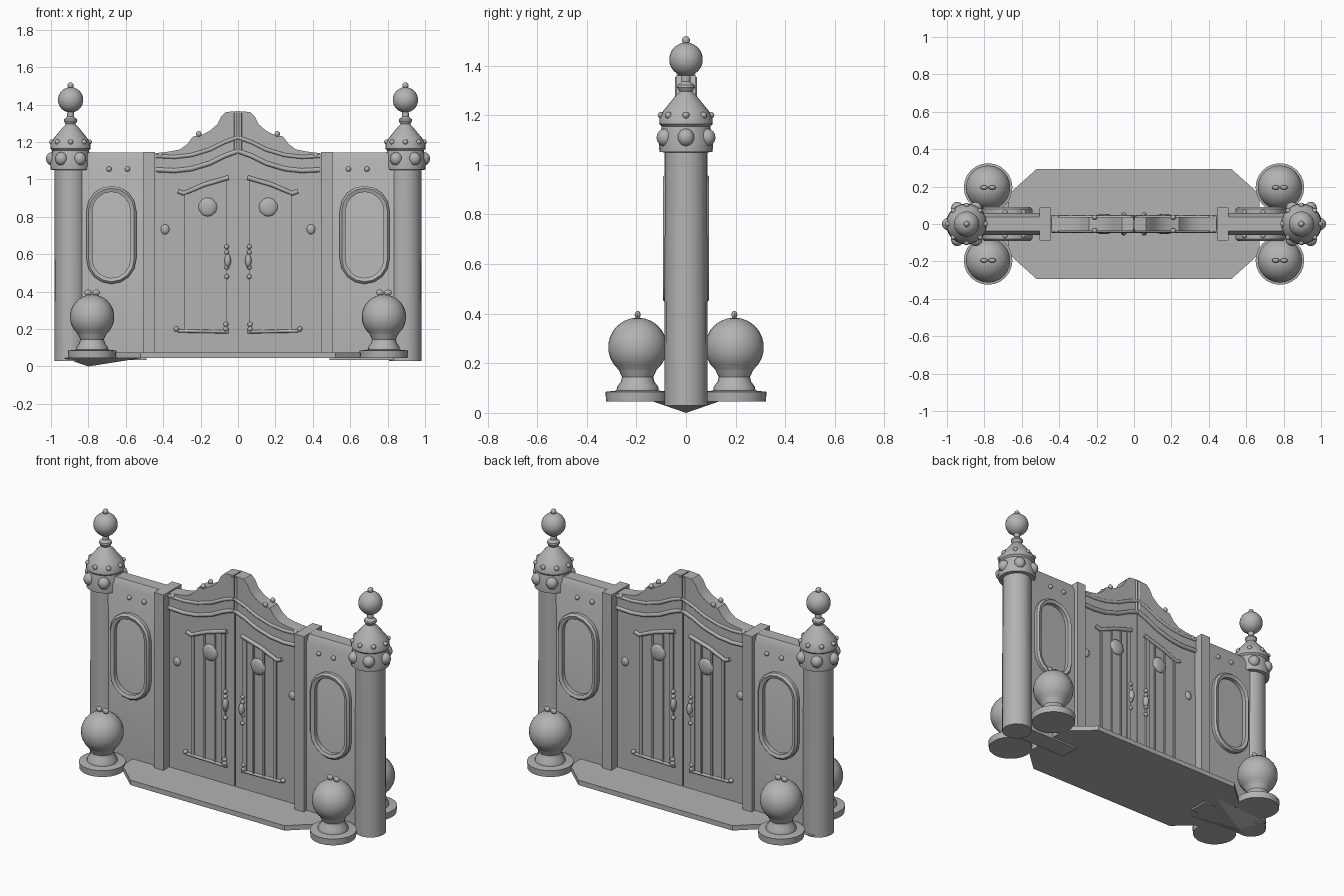
import bpy, bmesh, math
from mathutils import Vector

cube = bpy.data.objects.get("Cube")
if cube:
    bpy.data.objects.remove(cube, do_unlink=True)

stone = bpy.data.materials.new("plain grey")
stone.use_nodes = True
GREY = (0.45, 0.45, 0.45, 1)
stone.diffuse_color = GREY
stone.node_tree.nodes["Principled BSDF"].inputs["Base Color"].default_value = GREY


def finish(bm, name, angle=35):
    bmesh.ops.recalc_face_normals(bm, faces=bm.faces)
    mesh = bpy.data.meshes.new(name)
    bm.to_mesh(mesh)
    bm.free()
    mesh.materials.append(stone)
    ob = bpy.data.objects.new(name, mesh)
    bpy.context.collection.objects.link(ob)
    bpy.ops.object.select_all(action="DESELECT")
    ob.select_set(True)
    bpy.context.view_layer.objects.active = ob
    bpy.ops.object.shade_smooth_by_angle(angle=math.radians(angle))
    return ob


def lathe(name, profile, at, sides=24):
    bm = bmesh.new()
    verts = [bm.verts.new((r, 0, z)) for r, z in profile]
    edges = [bm.edges.new(pair) for pair in zip(verts, verts[1:])]
    bmesh.ops.spin(bm, geom=verts + edges, axis=(0, 0, 1), cent=(0, 0, 0),
                   steps=sides, angle=math.tau)
    bmesh.ops.remove_doubles(bm, verts=bm.verts, dist=0.0005)
    bmesh.ops.translate(bm, verts=bm.verts, vec=at)
    return finish(bm, name)


def ball_arc(radius, z, start, end, steps=10):
    """Profile points of a ball from one latitude to another, in degrees."""
    angles = [math.radians(start + (end - start) * i / steps) for i in range(steps + 1)]
    return [(max(radius * math.cos(a), 0), z + radius * math.sin(a)) for a in angles]


def prism(name, outline, back, front, plane="xz"):
    """Extrude an outline from back to front along the remaining axis."""
    place = {"xz": lambda a, b, d: (a, d, b), "yz": lambda a, b, d: (d, a, b),
             "xy": lambda a, b, d: (a, b, d)}[plane]
    bm = bmesh.new()
    ends = [[bm.verts.new(place(a, b, d)) for a, b in outline] for d in (back, front)]
    for loop in ends:
        bm.faces.new(loop)
    for i in range(len(outline)):
        j = (i + 1) % len(outline)
        bm.faces.new((ends[0][i], ends[0][j], ends[1][j], ends[1][i]))
    return finish(bm, name)


def studs(name, places, size):
    """Small round studs; size is a radius for each axis."""
    bm = bmesh.new()
    for p in places:
        made = bmesh.ops.create_uvsphere(bm, u_segments=12, v_segments=8, radius=1)
        bmesh.ops.scale(bm, verts=made["verts"], vec=size)
        bmesh.ops.translate(bm, verts=made["verts"], vec=p)
    return finish(bm, name)


def tube(name, points, radius, closed=False):
    curve = bpy.data.curves.new(name, "CURVE")
    curve.dimensions = "3D"
    curve.bevel_depth = radius
    curve.bevel_resolution = 2
    curve.use_fill_caps = True
    spline = curve.splines.new("POLY")
    spline.points.add(len(points) - 1)
    for point, co in zip(spline.points, points):
        point.co = (*co, 1)
    spline.use_cyclic_u = closed
    curve.materials.append(stone)
    ob = bpy.data.objects.new(name, curve)
    bpy.context.collection.objects.link(ob)


def ring_places(centre, radius, count, turn=0):
    return [Vector(centre) + Vector((radius * math.sin(turn + math.tau * i / count),
            -radius * math.cos(turn + math.tau * i / count), 0)) for i in range(count)]


def stadium(half_width, half_height, x, z, steps=8):
    """Oval outline with straight sides and rounded ends."""
    points = []
    for start, sign in ((0, 1), (math.pi, -1)):
        for i in range(steps + 1):
            a = start + math.pi * i / steps
            points.append((x + half_width * math.cos(a),
                           z + sign * (half_height - half_width) + half_width * math.sin(a)))
    return points


# Step slab with clipped corners, and the sunken footing under one side
corner = [(0.52, 0.295), (0.67, 0.16)]
half = corner + [(x, -y) for x, y in reversed(corner)]
prism("step_slab", half + [(-x, -y) for x, y in half], 0.045, 0.075, "xy")
bm = bmesh.new()
rim = [bm.verts.new((x, y, 0.045)) for x, y in
       ((-0.93, -0.1), (-0.515, -0.13), (-0.515, 0.13), (-0.93, 0.1))]
tip = bm.verts.new((-0.8, 0, 0))
bm.faces.new(rim)
for i in range(4):
    bm.faces.new((rim[i], rim[(i + 1) % 4], tip))
finish(bm, "footing", 10)

cap = [(0.084, 1.05), (0.107, 1.052), (0.11, 1.09), (0.098, 1.155), (0.108, 1.165),
       (0.106, 1.19), (0.09, 1.22), (0.065, 1.25), (0.045, 1.275), (0.026, 1.295),
       (0.036, 1.312), (0.034, 1.322), (0.018, 1.335), (0.018, 1.355)]
pot = [(0, 0.045), (0.127, 0.045), (0.13, 0.085), (0.085, 0.09), (0.083, 0.105),
       (0.068, 0.125), (0.063, 0.145), (0.075, 0.17)]
crown = [(0, 1.365), (0.065, 1.36), (0.09, 1.335), (0.11, 1.295), (0.15, 1.26), (0.2, 1.235),
         (0.24, 1.23), (0.27, 1.19), (0.31, 1.16), (0.36, 1.15), (0.44, 1.14)]
crown_low = [(0.44, 1.04), (0.34, 1.035), (0.25, 1.045), (0.15, 1.075), (0.07, 1.115), (0, 1.14)]

for side, s in (("right", -1), ("left", 1)):
    # Corner pillar, studded cap and ball finial
    at = Vector((s * 0.895, 0, 0))
    lathe(side + "_pillar", [(0, 0.03), (0.087, 0.03), (0.085, 1.06), (0, 1.06)], at, 16)
    lathe(side + "_pillar_cap", cap + ball_arc(0.068, 1.425, -75, 90), at)
    studs(side + "_collar_studs", ring_places(at + Vector((0, 0, 1.11)), 0.098, 6, math.pi / 6),
          (0.034, 0.034, 0.036))
    studs(side + "_cap_studs", ring_places(at + Vector((0, 0, 1.2)), 0.1, 8), (0.014, 0.014, 0.014))
    studs(side + "_finial_tip", [at + Vector((0, 0, 1.502))], (0.016, 0.016, 0.017))

    # Side wall with narrowed top, and the post beside the door
    wall = [(0.06, 0.035), (0.06, 1.1), (0.037, 1.145)]
    prism(side + "_wall", wall + [(-y, z) for y, z in reversed(wall)], s * 0.49, s * 0.86, "yz")
    prism(side + "_door_post", [(s * 0.443, 0.05), (s * 0.506, 0.05), (s * 0.506, 1.146),
                                (s * 0.443, 1.146)], -0.087, 0.087)

    # Door leaf and carved crown
    leaf = [(0.003, 0.055), (0.45, 0.055)] + crown_low[:-1] + [(0.003, 1.14)]
    prism(side + "_door_leaf", [(s * x, z) for x, z in leaf], -0.03, 0.03)
    prism(side + "_crown", [(s * max(x, 0.003), z) for x, z in crown + crown_low], -0.038, 0.038)

    for face, f in (("front", -1), ("back", 1)):
        tag = side + "_" + face + "_"
        # Round pot with knotted top
        spot = Vector((s * 0.78, f * 0.195, 0))
        lathe(tag + "pot", pot + ball_arc(0.119, 0.265, -50, 90), spot)
        studs(tag + "pot_knot", [spot + Vector((x, 0, 0.395)) for x in (-0.022, 0.022)],
              (0.02, 0.012, 0.016))

        # Oval window frame with small studs above
        outer, inner = stadium(0.133, 0.262, s * 0.677, 0.703), stadium(0.102, 0.23, s * 0.677, 0.703)
        bm = bmesh.new()
        loops = [[bm.verts.new((x, f * y, z)) for x, z in line] for line, y in
                 ((outer, 0.058), (outer, 0.08), (stadium(0.122, 0.25, s * 0.677, 0.703), 0.092),
                  (inner, 0.085), (inner, 0.058))]
        for a, b in zip(loops, loops[1:]):
            for i in range(len(a)):
                j = (i + 1) % len(a)
                bm.faces.new((a[i], a[j], b[j], b[i]))
        finish(bm, tag + "window_frame")
        studs(tag + "wall_studs", [(s * x, f * 0.063, 1.055) for x in (0.59, 0.69)],
              (0.014, 0.014, 0.014))

        # Raised door panel, upright battens, slanted top rail and bottom rail
        def plate(name, shape, depth):
            prism(tag + name, [(s * x, z) for x, z in shape], f * 0.025, f * depth)

        plate("door_panel", [(0.06, 0.19), (0.285, 0.19), (0.285, 0.925), (0.06, 0.995)], 0.034)
        for n, (a, b) in enumerate(((0.06, 0.085), (0.125, 0.135), (0.195, 0.205), (0.27, 0.285))):
            plate("door_batten_%d" % n, [(a, 0.19), (b, 0.19), (b, 1.01 - 0.3 * b),
                                         (a, 1.01 - 0.3 * a)], 0.041)
        tube(tag + "door_top_rail", [(s * 0.05, f * 0.036, 1.01), (s * 0.18, f * 0.036, 0.972),
                                     (s * 0.29, f * 0.036, 0.925), (s * 0.32, f * 0.036, 0.937)], 0.012)
        tube(tag + "door_bottom_rail", [(s * 0.05, f * 0.034, 0.185), (s * 0.32, f * 0.034, 0.19)], 0.009)
        studs(tag + "rail_ends", [(s * x, f * 0.036, z) for x in (0.065, 0.33) for z in (0.2, 0.225)
                                  if x < 0.3 or z < 0.21], (0.014, 0.014, 0.014))
        studs(tag + "door_medallion", [(s * 0.162, f * 0.038, 0.852)], (0.05, 0.016, 0.05))
        studs(tag + "door_side_stud", [(s * 0.39, f * 0.03, 0.733)], (0.023, 0.014, 0.027))

        # Handle with its studs
        studs(tag + "door_handle", [(s * 0.055, f * 0.042, 0.565)], (0.017, 0.02, 0.036))
        studs(tag + "handle_studs", [(s * 0.06, f * 0.038, z) for z in (0.48, 0.53, 0.61, 0.64)],
              (0.013, 0.014, 0.013))

        # Crown mouldings and studs
        for name, lift, radius in (("lower", 0.012, 0.013), ("upper", 0.085, 0.011)):
            tube(tag + name + "_moulding",
                 [(s * x, f * 0.036, z + lift) for x, z in crown_low], radius)
        tube(tag + "crown_rib", [(s * 0.012, f * 0.036, 1.14), (s * 0.012, f * 0.036, 1.355)], 0.009)
        studs(tag + "crown_studs", [(s * 0.21, f * 0.036, 1.243), (s * 0.415, f * 0.036, 1.13)],
              (0.015, 0.013, 0.015))
